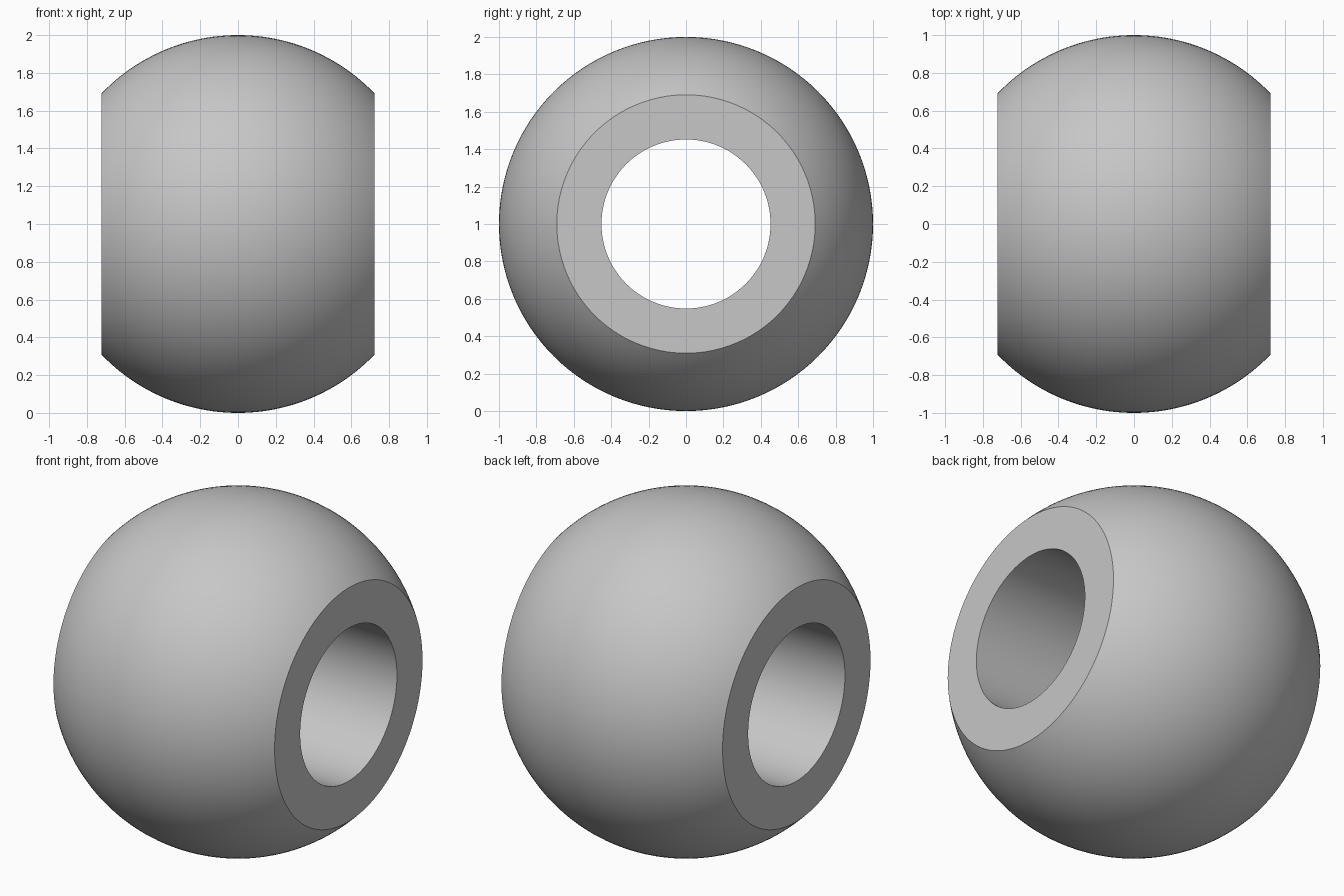
import bpy
import bmesh
from math import sin, cos, asin, pi, radians

cube = bpy.data.objects.get("Cube")
if cube:
    bpy.data.objects.remove(cube, do_unlink=True)

RADIUS = 1.0
HALF_WIDTH = 0.723
BORE = 0.452
SEGMENTS = 128
RINGS = 48

# Plain grey
grey = bpy.data.materials.new("plain_grey")
grey.use_nodes = True
colour = (0.57, 0.57, 0.57, 1)
grey.diffuse_color = colour
grey.node_tree.nodes["Principled BSDF"].inputs["Base Color"].default_value = colour

# Closed section: spherical arc outside, straight bore inside
limit = asin(HALF_WIDTH / RADIUS)
angles = [limit * (2 * i / RINGS - 1) for i in range(RINGS + 1)]
section = [(RADIUS * sin(a), RADIUS * cos(a)) for a in angles]
section += [(HALF_WIDTH, BORE), (-HALF_WIDTH, BORE)]

# Revolve the section about the x axis
bm = bmesh.new()
loops = []
for s in range(SEGMENTS):
    t = 2 * pi * s / SEGMENTS
    loops.append([bm.verts.new((x, r * sin(t), r * cos(t))) for x, r in section])
count = len(section)
for s in range(SEGMENTS):
    a, b = loops[s], loops[(s + 1) % SEGMENTS]
    for i in range(count):
        j = (i + 1) % count
        bm.faces.new((a[i], a[j], b[j], b[i]))
bmesh.ops.recalc_face_normals(bm, faces=bm.faces[:])

mesh = bpy.data.meshes.new("bored_ball")
bm.to_mesh(mesh)
bm.free()
mesh.materials.append(grey)
ball = bpy.data.objects.new("bored_ball", mesh)
ball.location.z = RADIUS
bpy.context.collection.objects.link(ball)

# Smooth surfaces with crisp rims
bpy.ops.object.select_all(action="DESELECT")
ball.select_set(True)
bpy.context.view_layer.objects.active = ball
bpy.ops.object.shade_smooth_by_angle(angle=radians(30))
